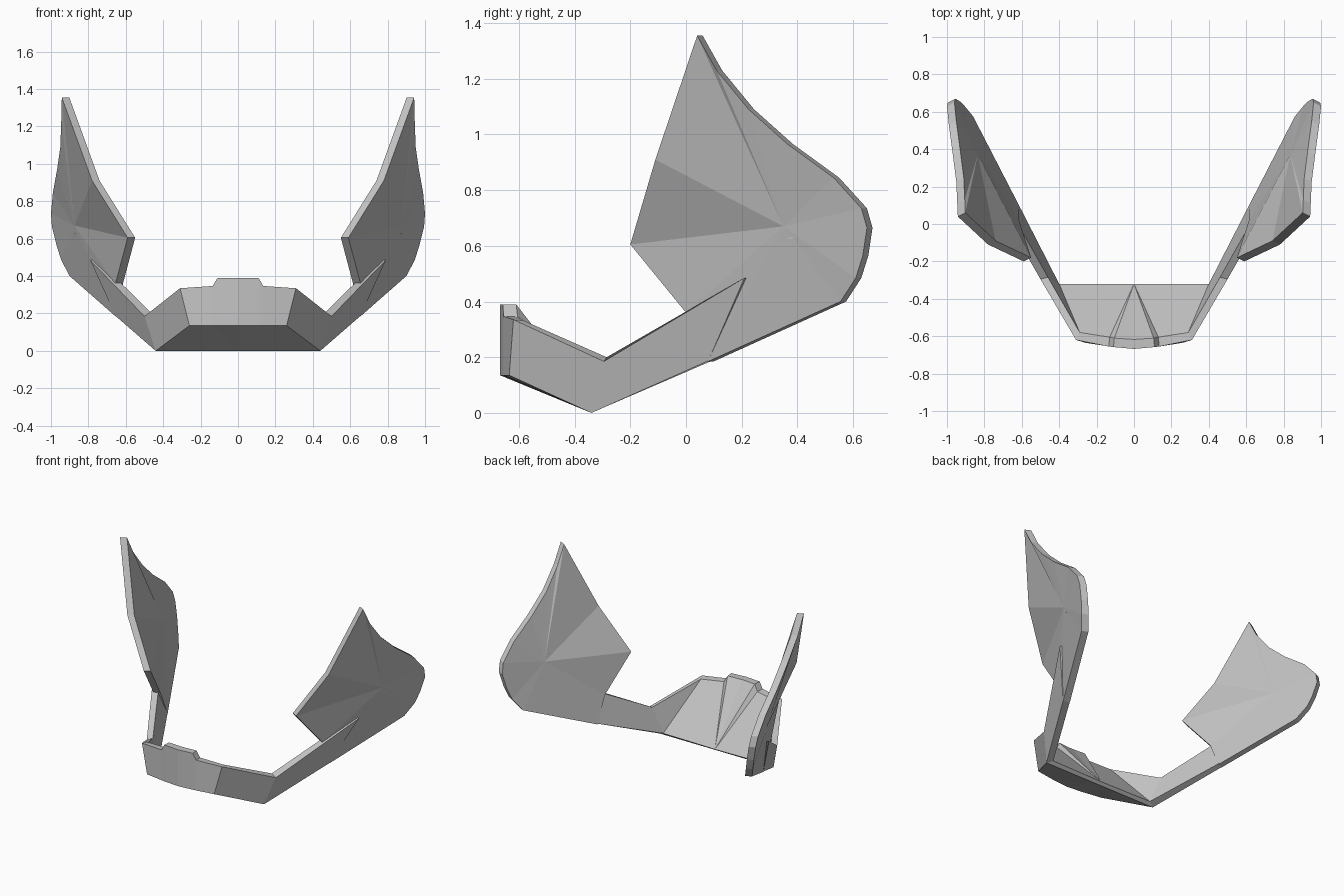
import bpy, bmesh, math
from mathutils import Vector

if "Cube" in bpy.data.objects:
    bpy.data.objects.remove(bpy.data.objects["Cube"])

grey = bpy.data.materials.new("plain_grey")
grey.diffuse_color = (0.55, 0.55, 0.55, 1)
grey.use_nodes = True
grey.node_tree.nodes["Principled BSDF"].inputs["Base Color"].default_value = grey.diffuse_color


def finish(name, verts, faces):
    bm = bmesh.new()
    vs = [bm.verts.new(v) for v in verts]
    for f in faces:
        bm.faces.new([vs[i] for i in f])
    bmesh.ops.remove_doubles(bm, verts=bm.verts, dist=0.0005)
    bmesh.ops.recalc_face_normals(bm, faces=bm.faces)
    mesh = bpy.data.meshes.new(name)
    bm.to_mesh(mesh)
    bm.free()
    mesh.materials.append(grey)
    obj = bpy.data.objects.new(name, mesh)
    bpy.context.collection.objects.link(obj)
    return obj


def fan_slab(name, rim, centre, offset, side):
    """Plate with a fan of triangles round a centre on both faces."""
    n = len(rim)
    outer = [Vector(p) for p in rim + [centre]]
    pts = outer + [p + Vector(offset) for p in outer]
    faces = []
    for i in range(n):
        j = (i + 1) % n
        faces += [(i, j, n), (n + 1 + j, n + 1 + i, 2 * n + 1),
                  (i, n + 1 + i, n + 1 + j, j)]
    return finish(name, [(p.x * side, p.y, p.z) for p in pts], faces)


# Chin guard: lofted sections (outer top, inner top, inner rear, rear, outer bottom)
half = [
    [(.50, -.295, .185), (.46, -.285, .20), (.40, -.32, .02), (.44, -.34, 0), (.44, -.34, 0)],
    [(.31, -.62, .335), (.29, -.58, .33), (.40, -.32, .02), (.44, -.34, 0), (.26, -.635, .135)],
    [(.135, -.655, .347), (.13, -.605, .345), (0, -.32, .015), (0, -.34, 0), (.13, -.655, .135)],
    [(.11, -.658, .39), (.105, -.61, .39), (0, -.32, .015), (0, -.34, 0), (.11, -.658, .135)],
    [(0, -.668, .39), (0, -.617, .39), (0, -.32, .015), (0, -.34, 0), (0, -.668, .135)],
]
sections = half + [[(-x, y, z) for x, y, z in s] for s in reversed(half[:-1])]
verts, index, faces = [], {}, []


def vid(p):
    if p not in index:
        index[p] = len(verts)
        verts.append(p)
    return index[p]


def add_face(points):
    ids = list(dict.fromkeys(vid(p) for p in points))
    if len(ids) > 2:
        faces.append(ids)


for a, b in zip(sections, sections[1:]):
    for i in range(5):
        j = (i + 1) % 5
        add_face((a[i], a[j], b[j], b[i]))
add_face(sections[0])
add_face(sections[-1])
finish("chin_guard", verts, faces)

# Cheek plate outline, from the front point up over the tip and round the back
cheek = [(.59, -.20, .605), (.78, -.11, .91), (.942, .04, 1.355), (.945, .11, 1.23),
         (.95, .225, 1.09), (.968, .365, .965), (.99, .53, .845), (1.0, .63, .735),
         (.995, .65, .665), (.97, .635, .565), (.945, .61, .485), (.90, .555, .40),
         (.655, .08, .185), (.655, 0, .36)]

# Arm joining the chin to the cheek: outer corners then inner corners
arm = [(.50, -.295, .185), (.44, -.34, 0), (.655, .08, .187), (.79, .21, .485),
       (.46, -.285, .20), (.40, -.32, .02), (.615, .10, .19), (.75, .23, .485)]
box_faces = [(0, 1, 2, 3), (7, 6, 5, 4), (0, 4, 5, 1), (1, 5, 6, 2), (2, 6, 7, 3), (3, 7, 4, 0)]

for side, label in ((1, "right"), (-1, "left")):
    fan_slab("cheek_plate_" + label, cheek, (.875, .35, .67), (-.04, .02, 0), side)
    finish("arm_" + label, [(x * side, y, z) for x, y, z in arm], box_faces)

    # Flat screw head with a slot bar, lying along the cheek
    along = Vector((.40, .92, 0)).normalized()
    out = Vector((along.y, -along.x, 0))
    mid = Vector((.885, .37, .67)) - out * 0.01
    disc = [mid + along * .045 * math.cos(a) + Vector((0, 0, .045 * math.sin(a)))
            for a in [math.tau * k / 16 for k in range(16)]]
    fan_slab("screw_head_" + label, disc, mid, -out * .01, side)
    bar = [mid + out * .006 + along * u + Vector((0, 0, v))
           for u, v in ((-.043, -.005), (.043, -.005), (.043, .005), (-.043, .005))]
    fan_slab("screw_slot_" + label, bar, mid + out * .006, -out * .012, side)
